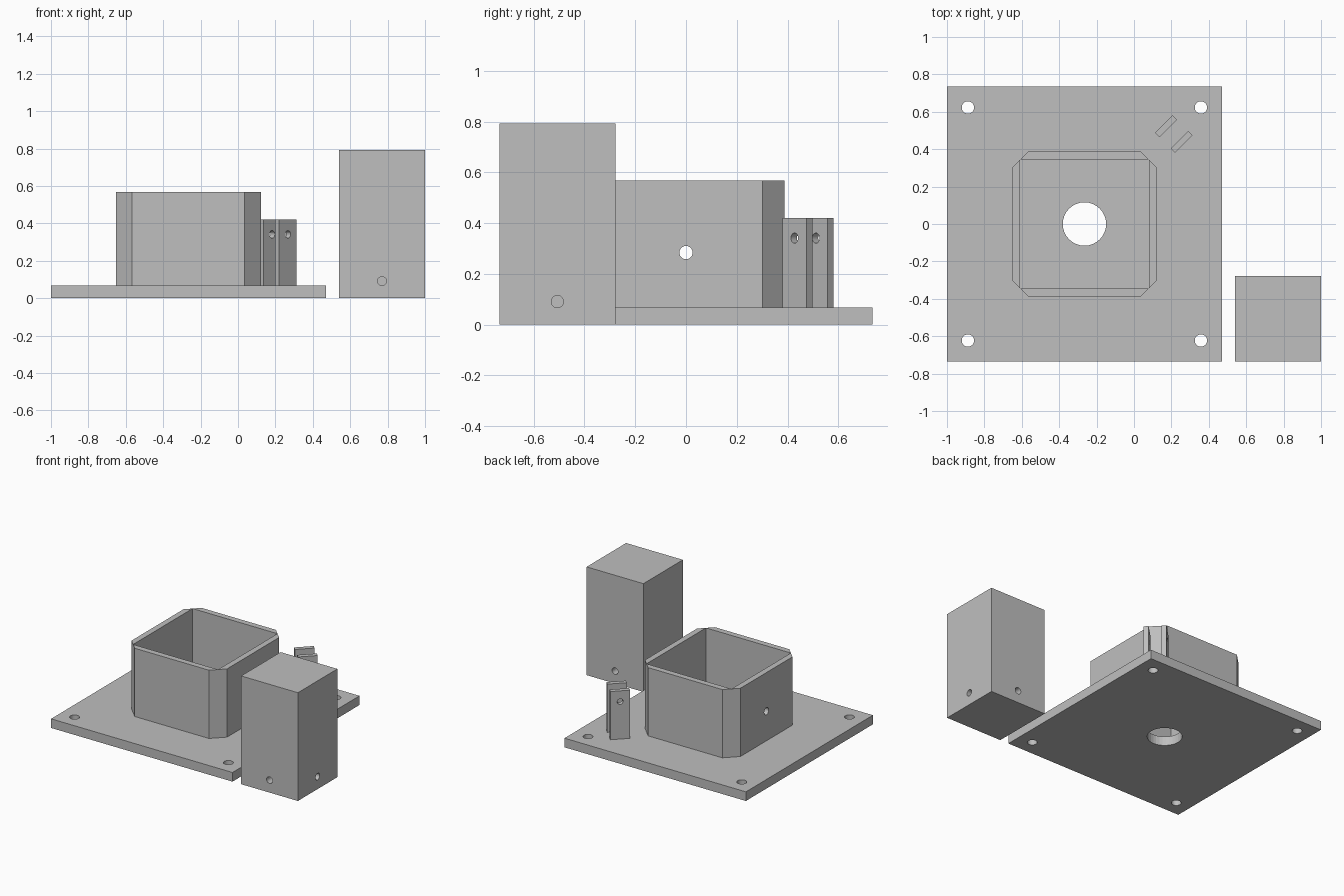
import bpy, bmesh, math
from mathutils import Matrix, Vector

if "Cube" in bpy.data.objects:
    bpy.data.objects.remove(bpy.data.objects["Cube"])

grey = bpy.data.materials.new("plain_grey")
grey.diffuse_color = (0.52, 0.52, 0.52, 1)
grey.use_nodes = True
grey.node_tree.nodes["Principled BSDF"].inputs["Base Color"].default_value = grey.diffuse_color

CX = -0.265          # centre of base plate and box
BASE_TOP = 0.067


def finish(name, bm):
    bmesh.ops.recalc_face_normals(bm, faces=bm.faces)
    mesh = bpy.data.meshes.new(name)
    bm.to_mesh(mesh)
    bm.free()
    mesh.materials.append(grey)
    obj = bpy.data.objects.new(name, mesh)
    bpy.context.collection.objects.link(obj)
    return obj


def prism(name, outline, z0, z1):
    """Extrude an outline of (x, y) points from z0 to z1."""
    bm = bmesh.new()
    face = bm.faces.new([bm.verts.new((x, y, z0)) for x, y in outline])
    ext = bmesh.ops.extrude_face_region(bm, geom=[face])
    top = [v for v in ext["geom"] if isinstance(v, bmesh.types.BMVert)]
    bmesh.ops.translate(bm, verts=top, vec=(0, 0, z1 - z0))
    return finish(name, bm)


def rect(x0, x1, y0, y1):
    return [(x0, y0), (x1, y0), (x1, y1), (x0, y1)]


def drill(obj, centre, axis, radius, length):
    """Cut a round hole centred on a point along an axis."""
    rot = Vector((0, 0, 1)).rotation_difference(Vector(axis)).to_matrix().to_4x4()
    bm = bmesh.new()
    bmesh.ops.create_cone(bm, cap_ends=True, segments=32, radius1=radius,
                          radius2=radius, depth=length,
                          matrix=Matrix.Translation(centre) @ rot)
    cut(obj, finish("hole_cutter", bm))


def cut(obj, cutter):
    cutter.hide_render = True
    mod = obj.modifiers.new("cut", 'BOOLEAN')
    mod.operation, mod.solver, mod.object = 'DIFFERENCE', 'EXACT', cutter
    bpy.context.view_layer.objects.active = obj
    bpy.ops.object.modifier_apply(modifier=mod.name)
    bpy.data.objects.remove(cutter, do_unlink=True)


# Base plate with centre hole and four corner screw holes
plate = prism("base_plate", rect(-1, 0.47, -0.735, 0.735), 0, BASE_TOP)
drill(plate, (CX, 0, 0.03), (0, 0, 1), 0.116, 0.3)
for sx in (-1, 1):
    for sy in (-1, 1):
        drill(plate, (CX + sx * 0.623, sy * 0.623, 0.03), (0, 0, 1), 0.033, 0.3)

# Open socket with chamfered corners and a cross hole
h, c, inner = 0.387, 0.086, 0.344
k = h - c
octagon = [(-k, -h), (k, -h), (h, -k), (h, k), (k, h), (-k, h), (-h, k), (-h, -k)]
socket = prism("square_socket", [(CX + x, y) for x, y in octagon], BASE_TOP, 0.567)
cut(socket, prism("socket_cutter", rect(CX - inner, CX + inner, -inner, inner), 0, 1))
drill(socket, (CX, 0, 0.284), (1, 0, 0), 0.026, 1.2)

# Pair of diagonal lugs with a pin hole through both
along = Vector((1, 1)).normalized()
across = Vector((1, -1)).normalized()
middle = Vector((0.213, 0.481))
for name, side in (("rear_lug", -1), ("front_lug", 1)):
    mid = middle + across * side * 0.0595
    corners = [mid + along * a * 0.066 + across * b * 0.0165
               for a, b in ((-1, -1), (1, -1), (1, 1), (-1, 1))]
    lug = prism(name, [tuple(p) for p in corners], BASE_TOP, 0.42)
    drill(lug, (mid.x, mid.y, 0.341), (1, -1, 0), 0.02, 0.1)

# Separate post with a blind hole low on each side
post = prism("post", rect(0.54, 1, -0.735, -0.278), 0, 0.793)
for dx, dy in ((1, 0), (-1, 0), (0, 1), (0, -1)):
    drill(post, (0.77 + dx * 0.23, -0.5065 + dy * 0.2285, 0.091), (dx, dy, 0), 0.024, 0.2)
